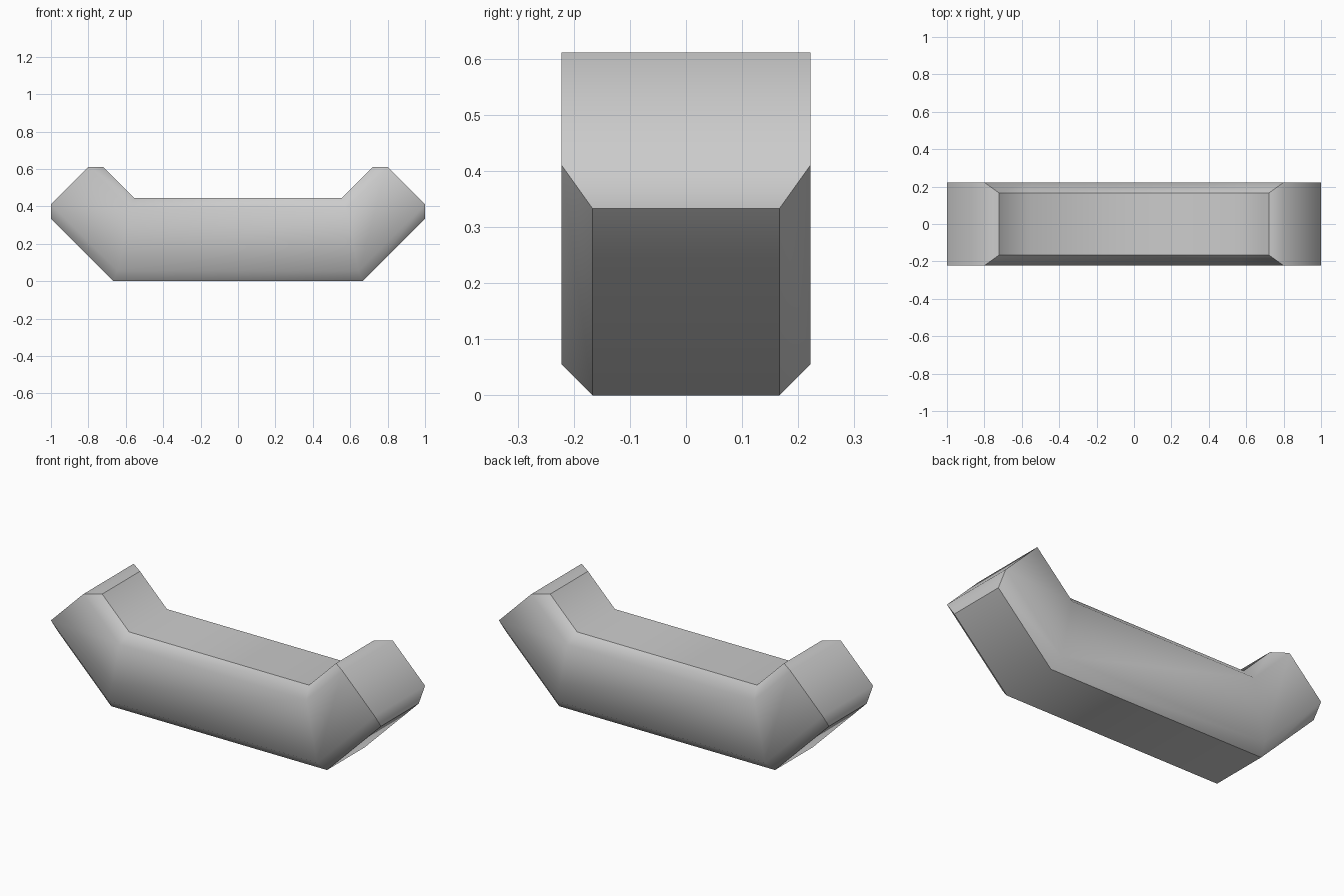
import bpy
import bmesh

# Remove the default cube
cube = bpy.data.objects.get("Cube")
if cube:
    bpy.data.objects.remove(cube, do_unlink=True)

# Single grey material
grey = bpy.data.materials.new("plain_grey")
grey.use_nodes = True
colour = (0.6, 0.6, 0.6, 1.0)
grey.diffuse_color = colour
grey.node_tree.nodes["Principled BSDF"].inputs["Base Color"].default_value = colour

# Lengthwise edge lines from outer to inner: half depth, bend (x, z), tip (x, z)
U = 1 / 18
LINES = [
    (3 * U, (12 * U, 0), (1.0, 6 * U)),
    (4 * U, (11.6 * U, U), (1.0, 7.4 * U)),
    (4 * U, (10.4 * U, 7 * U), (14.4 * U, 11 * U)),
    (3 * U, (10 * U, 8 * U), (13 * U, 11 * U)),
]

bm = bmesh.new()


def ring(side, station):
    """Eight-sided section at a bend (1) or tip (2), mirrored by side."""
    front = [(side * l[station][0], -l[0], l[station][1]) for l in LINES]
    back = [(x, -y, z) for x, y, z in reversed(front)]
    return [bm.verts.new(p) for p in front + back]


rings = [ring(-1, 2), ring(-1, 1), ring(1, 1), ring(1, 2)]
group = {}

# Long strips: chamfered front, inner top, chamfered back, underside
strip_names = ["front"] * 3 + ["inner"] + ["back"] * 3 + ["under"]
for a, b in zip(rings, rings[1:]):
    for i, name in enumerate(strip_names):
        j = (i + 1) % 8
        group[bm.faces.new((a[i], a[j], b[j], b[i]))] = name

# Bevelled end caps
for name, r in (("right_cap", rings[0]), ("left_cap", rings[-1])):
    for i in range(3):
        group[bm.faces.new((r[i], r[i + 1], r[6 - i], r[7 - i]))] = name

# Smooth inside each surface, sharp where surfaces meet
for face in bm.faces:
    face.smooth = True
for edge in bm.edges:
    edge.smooth = len({group[f] for f in edge.link_faces}) == 1
bmesh.ops.recalc_face_normals(bm, faces=bm.faces)

mesh = bpy.data.meshes.new("bent_bar")
bm.to_mesh(mesh)
bm.free()
mesh.materials.append(grey)
bar = bpy.data.objects.new("bent_bar", mesh)
bpy.context.collection.objects.link(bar)
